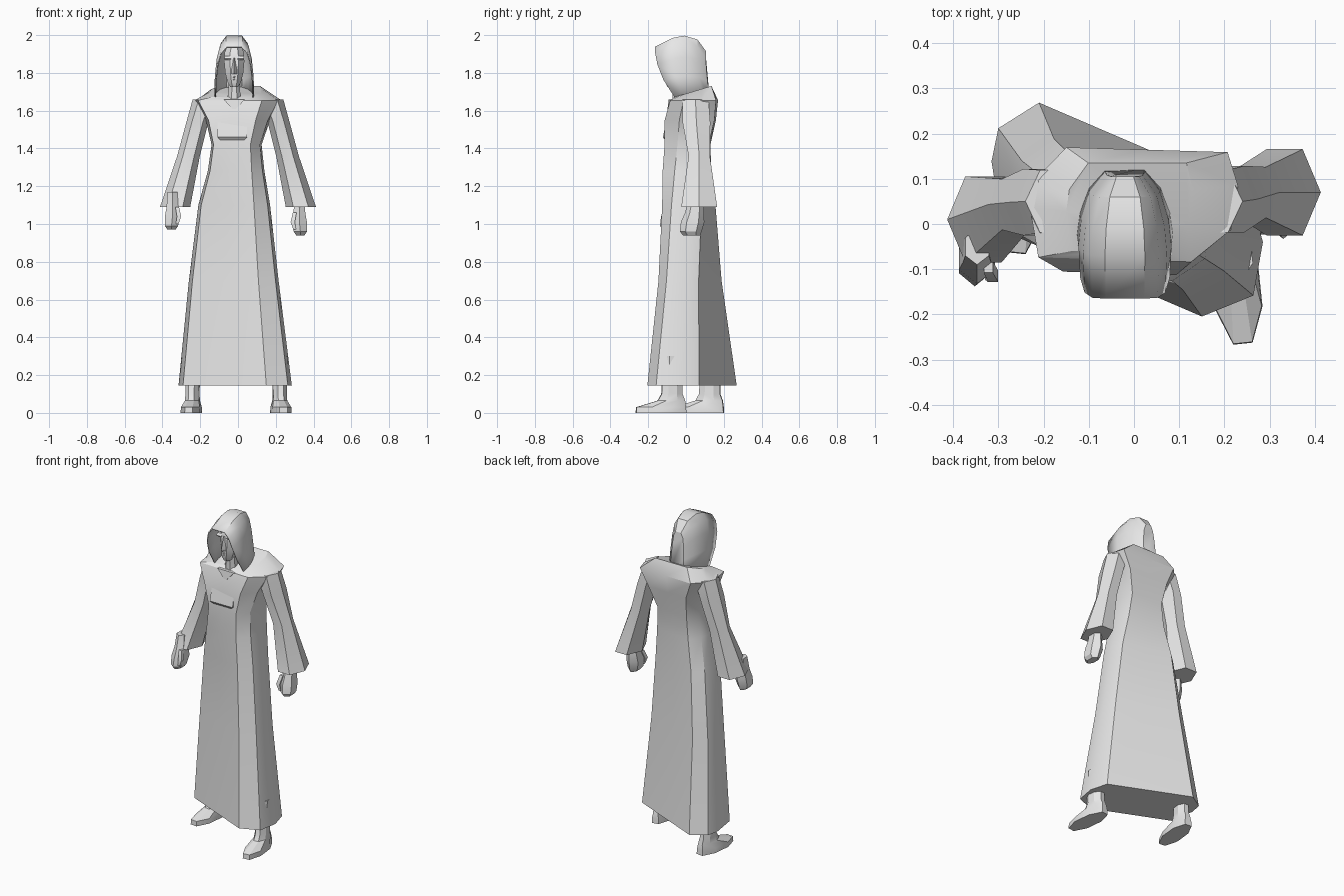
import bpy, bmesh
from math import cos, sin, pi, radians
from mathutils import Matrix, Vector

if "Cube" in bpy.data.objects:
    bpy.data.objects.remove(bpy.data.objects["Cube"], do_unlink=True)

colour = (0.8, 0.8, 0.8, 1)
grey = bpy.data.materials.new("plain_grey")
grey.use_nodes = True
grey.diffuse_color = colour
grey.node_tree.nodes["Principled BSDF"].inputs["Base Color"].default_value = colour
parts = []


def loft(name, rings, closed=True):
    """Skin a list of rings that share one point count."""
    bm = bmesh.new()
    rows = [[bm.verts.new(point) for point in ring] for ring in rings]
    count = len(rows[0])
    for low, high in zip(rows, rows[1:]):
        for i in range(count if closed else count - 1):
            j = (i + 1) % count
            bm.faces.new((low[i], low[j], high[j], high[i]))
    if closed:
        bm.faces.new(rows[0])
    bm.faces.new(rows[-1])
    bmesh.ops.recalc_face_normals(bm, faces=bm.faces)
    mesh = bpy.data.meshes.new(name)
    bm.to_mesh(mesh)
    bm.free()
    mesh.materials.append(grey)
    part = bpy.data.objects.new(name, mesh)
    bpy.context.collection.objects.link(part)
    parts.append(part)
    return part


def stack(name, rows, sides=8, phase=0.5, place=Matrix()):
    """Loft through ovals given as height, centre x, centre y, radius x, radius y."""
    angles = [2 * pi * (i + phase) / sides for i in range(sides)]
    return loft(name, [[place @ Vector((cx + rx * cos(a), cy + ry * sin(a), z)) for a in angles]
                       for z, cx, cy, rx, ry in rows])


def placed(x, y, z, side, yaw=0.0):
    """Placement that mirrors a left part when side is -1."""
    return (Matrix.Translation((x, y, z)) @ Matrix.Diagonal((side, 1, 1, 1))
            @ Matrix.Rotation(radians(yaw), 4, "Z"))


# Robe: one panelled outline, fitted to each height and skewed by the stride
outline = [(-.92, -1), (-.2, -1), (.55, -1), (.93, -.4), (1, .4),
           (.9, 1), (.1, 1), (-.65, 1), (-.95, .4), (-1, -.1)]


def robe_ring(z, right, left, front, back, skew, tilt=0.0):
    ring = []
    for u, v in outline:
        x = (left + right) / 2 + u * (left - right) / 2
        y = (front + back) / 2 + v * (back - front) / 2 - skew * x
        ring.append(Vector((x, y, z + tilt * y)))
    return ring


loft("robe", [
    robe_ring(.145, -.315, .285, -.14, .178, .43),
    robe_ring(.7, -.26, .215, -.11, .13, .33),
    robe_ring(1.1, -.21, .17, -.105, .12, .25),
    robe_ring(1.28, -.16, .14, -.115, .12, .12),
    robe_ring(1.42, -.14, .125, -.11, .125, .05),
    robe_ring(1.55, -.17, .17, -.11, .155, .03),
    robe_ring(1.655, -.23, .23, -.08, .165, .03),
    robe_ring(1.69, -.15, .13, -.06, .135, 0, tilt=.3),
])

# Crease under the bust and the V of the neckline
stack("bust_fold", [(1.445, -.03, -.085, .09, .037), (1.46, -.03, -.085, .11, .053),
                    (1.54, -.03, -.085, .11, .03)], sides=4)
stack("collar", [(1.61, -.02, -.08, .015, .025), (1.66, -.02, -.07, .08, .03)], sides=4)

# Sleeves: shoulder, armpit, elbow and wide cuff; the right arm swings forward
sleeve = [(1.66, .175, .05, .065, .08), (1.54, .215, .055, .058, .085),
          (1.36, .262, .07, .06, .065), (1.09, .333, .07, .08, .11)]
for name, side, swing in (("left", 1, 0), ("right", -1, -.06)):
    rows = [(z, cx, cy + swing * (i / 3) ** 2, rx, ry)
            for i, (z, cx, cy, rx, ry) in enumerate(sleeve)]
    stack(name + "_sleeve", rows, sides=6, phase=0, place=placed(0, 0, 0, side))

# Hands: a closed fist with a thumb on its inner front
fist = [(.2, 0, .02, .03, .04), (.12, 0, .01, .036, .05), (.07, 0, 0, .046, .062),
        (.02, .005, -.01, .04, .058), (0, .005, -.005, .025, .045)]
thumb = [(.12, -.025, -.025, .014, .018), (.07, -.035, -.045, .016, .018),
         (.03, -.025, -.045, .01, .012)]
for name, x, y, z, side in (("left", .325, .035, .94, 1), ("right", -.347, -.07, .97, -1)):
    stack(name + "_hand", fist, sides=6, place=placed(x, y, z, side))
    stack(name + "_thumb", thumb, sides=4, place=placed(x, y, z, side))

# Feet: sole, toe cap, instep, ankle and shin, turned slightly outwards
shoe = [(0, 0, -.133, .056, .144), (.03, 0, -.133, .054, .142), (.065, 0, -.078, .04, .078),
        (.1, 0, -.075, .038, .06), (.3, 0, -.07, .044, .055)]
for name, x, y, side in (("left", .213, 0, 1), ("right", -.233, .2, -1)):
    stack(name + "_foot", shoe, place=placed(x, y, 0, side, yaw=6))

# Head and neck inside the hood
middle = -.02
face = placed(middle, 0, 0, 1)
stack("head", [(1.725, 0, -.07, .022, .03), (1.75, 0, -.06, .038, .053),
               (1.8, 0, -.045, .052, .072), (1.86, 0, -.04, .058, .075),
               (1.91, 0, -.035, .055, .072), (1.95, 0, -.03, .035, .05)], place=face)
stack("neck", [(1.62, 0, -.03, .045, .045), (1.7, 0, -.035, .034, .038),
               (1.78, 0, -.04, .034, .04)], place=face)

# Face: nose, lips and brows as small wedges
stack("nose", [(1.795, 0, -.11, .016, .018), (1.81, 0, -.11, .016, .027),
               (1.88, 0, -.1, .007, .014)], sides=4, phase=0, place=face)
for name, z, reach in (("upper_lip", 1.778, .024), ("lower_lip", 1.765, .02)):
    stack(name, [(z - .005, 0, -.095, .02, reach - .01), (z, 0, -.095, .02, reach),
                 (z + .006, 0, -.095, .018, reach - .01)], sides=4, phase=0, place=face)
for name, side in (("left_brow", 1), ("right_brow", -1)):
    stack(name, [(1.867, .027, -.1, .02, .008), (1.875, .027, -.1, .026, .018),
                 (1.89, .027, -.095, .024, .012)], sides=4,
          place=placed(middle, 0, 0, side, yaw=4))


# Hood: rounded arches from the face rim to the back of the head
def arch(top_y, top_z, foot_y, width, foot_z=1.67):
    half = []
    for a in range(0, 90, 20):
        rise, spread = sin(radians(a)), cos(radians(a)) ** 0.5
        y = top_y + (foot_y - top_y) * (1 - rise) ** 2
        half.append((spread * width, y, foot_z + (top_z - foot_z) * rise))
    return ([Vector((middle - x, y, z)) for x, y, z in half]
            + [Vector((middle + x, y, z)) for x, y, z in reversed(half)])


hood = loft("hood", [
    arch(-.165, 1.942, -.06, .102),
    arch(-.07, 1.99, -.02, .106),
    arch(-.01, 2.002, .03, .1),
    arch(.06, 1.982, .085, .08),
    arch(.105, 1.92, .125, .045),
], closed=False)
cloth = hood.modifiers.new("cloth", "SOLIDIFY")
cloth.thickness = 0.006

# Smooth soft areas, keep the folds crisp
bpy.ops.object.select_all(action="DESELECT")
for part in parts:
    part.select_set(True)
bpy.context.view_layer.objects.active = parts[0]
bpy.ops.object.shade_smooth_by_angle(angle=radians(28))
